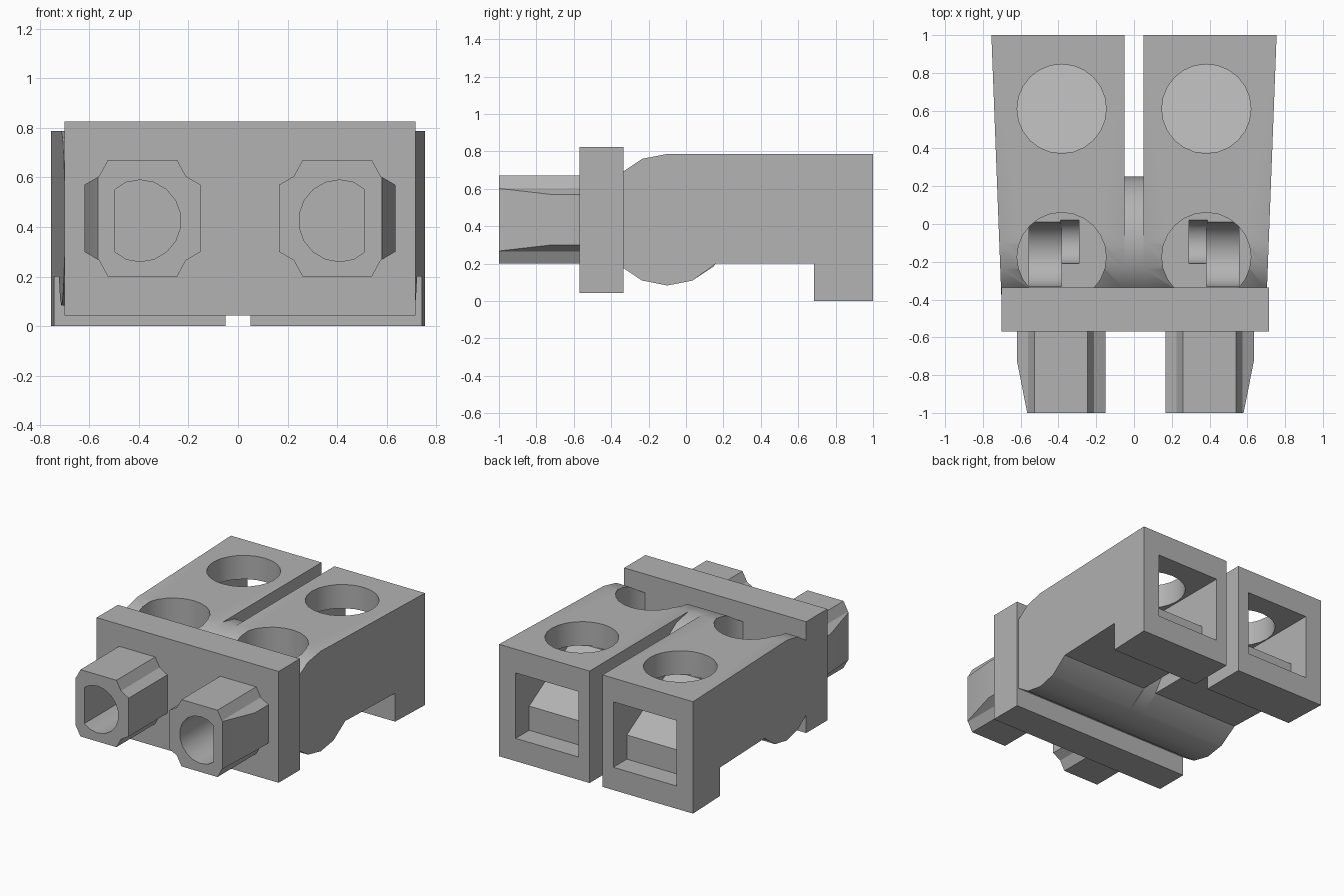
import bpy, bmesh, math
from mathutils import Vector

if "Cube" in bpy.data.objects:
    bpy.data.objects.remove(bpy.data.objects["Cube"], do_unlink=True)

grey = bpy.data.materials.new("plain grey")
grey.use_nodes = True
GREY = (0.45, 0.45, 0.45, 1)
grey.diffuse_color = GREY
grey.node_tree.nodes["Principled BSDF"].inputs["Base Color"].default_value = GREY


def prism(name, profile, axis, lo, hi):
    """Extrude a 2D outline along an axis; the outline uses the other two axes in order."""
    bm = bmesh.new()

    def ring(d):
        pts = []
        for p in profile:
            c = list(p)
            c.insert(axis, d)
            pts.append(bm.verts.new(c))
        return pts
    a, b = ring(lo), ring(hi)
    bm.faces.new(a)
    bm.faces.new(b)
    for i in range(len(a)):
        j = (i + 1) % len(a)
        bm.faces.new((a[i], a[j], b[j], b[i]))
    bmesh.ops.recalc_face_normals(bm, faces=bm.faces)
    mesh = bpy.data.meshes.new(name)
    bm.to_mesh(mesh)
    bm.free()
    mesh.materials.append(grey)
    ob = bpy.data.objects.new(name, mesh)
    bpy.context.collection.objects.link(ob)
    return ob


def circle(u, v, r, n=24):
    return [(u + r * math.sin(math.tau * i / n), v + r * math.cos(math.tau * i / n)) for i in range(n)]


def rect(u0, u1, v0, v1):
    return [(u0, v0), (u1, v0), (u1, v1), (u0, v1)]


def cut(ob, cutters):
    bpy.context.view_layer.objects.active = ob
    for c in cutters:
        mod = ob.modifiers.new("cut", 'BOOLEAN')
        mod.operation = 'DIFFERENCE'
        mod.solver = 'EXACT'
        mod.object = c
        bpy.ops.object.modifier_apply(modifier=mod.name)
        bpy.data.objects.remove(c, do_unlink=True)


def finish(ob):
    bpy.ops.object.select_all(action='DESELECT')
    ob.select_set(True)
    bpy.context.view_layer.objects.active = ob
    bpy.ops.object.shade_smooth_by_angle(angle=math.radians(30))


CY, CZ, R = -0.10, 0.435, 0.352     # hinge barrel axis and radius
MID = 0.0075                        # centre line of the plate and tubes

# Side outline: rounded front, flat top, heel at the back
nose = [(CY - R * math.sin(a), CZ + R * math.cos(a))
        for a in [math.tau * i / 16 for i in range(10)]]
side = nose + [(0.16, 0.2), (0.685, 0.2), (0.685, 0), (1, 0), (1, 0.787)]
# Back window with a step and a ramp rising inside
window = [(1.1, 0.16), (0.85, 0.16), (0.85, 0.33), (0.38, 0.61), (0.38, 0.62), (1.1, 0.62)]

for s, label in ((1, "left"), (-1, "right")):
    body = prism(label + "_body", side, 0, s * 0.05, s * 0.755)
    # Outer wall narrows towards the front
    for v in body.data.vertices:
        if abs(v.co.x) > 0.5:
            v.co.x -= s * 0.038 * (1 - v.co.y)
    cut(body, [
        prism("window_cutter", window, 0, s * 0.135, s * 0.625),
        prism("rear_hole_cutter", circle(s * 0.383, 0.61, 0.236), 2, 0.615, 1),
        prism("front_hole_cutter", circle(s * 0.383, -0.175, 0.236), 2, CZ, 1),
        prism("bowl_cutter", circle(-0.16, CZ, 0.17), 0, s * 0.385, s * 0.555),
        prism("slot_cutter", circle(-0.095, CZ, 0.115), 0, s * 0.29, s * 0.39),
    ])
    finish(body)

    # Front tube: notched octagon with a tapered outer side
    corner = [(0.14, 0.235), (0.175, 0.17), (0.235, 0.135)]
    quarter = corner + [(u, -v) for u, v in reversed(corner)]
    outline = quarter + [(-u, -v) for u, v in quarter]
    cx = MID + s * 0.393
    tube = prism(label + "_tube", [(cx + u, CZ + v) for u, v in outline], 1, -1, -0.5)
    taper = [(cx + s * u, y) for u, y in ((0.17, -1.05), (0.235, -0.72), (0.4, -0.72), (0.4, -1.05))]
    # Round bore with its outer side flattened
    bore = [(cx + s * min(u, 0.11), CZ + v) for u, v in circle(0.01, -0.01, 0.165, 18)]
    bore = [p for i, p in enumerate(bore) if (Vector(p) - Vector(bore[i - 1])).length > 0.001]
    cut(tube, [prism("taper_cutter", taper, 2, 0, 1),
               prism("bore_cutter", bore, 1, -1.2, -0.58)])
    finish(tube)

# Barrel joining both bodies
barrel = prism("hinge_barrel", circle(CY, CZ, R, 16), 0, -0.05, 0.05)
finish(barrel)

# Front plate, with recesses continuing the tube bores
plate = prism("front_plate", rect(MID - 0.708, MID + 0.708, 0.042, 0.825), 1, -0.57, -0.335)
finish(plate)
